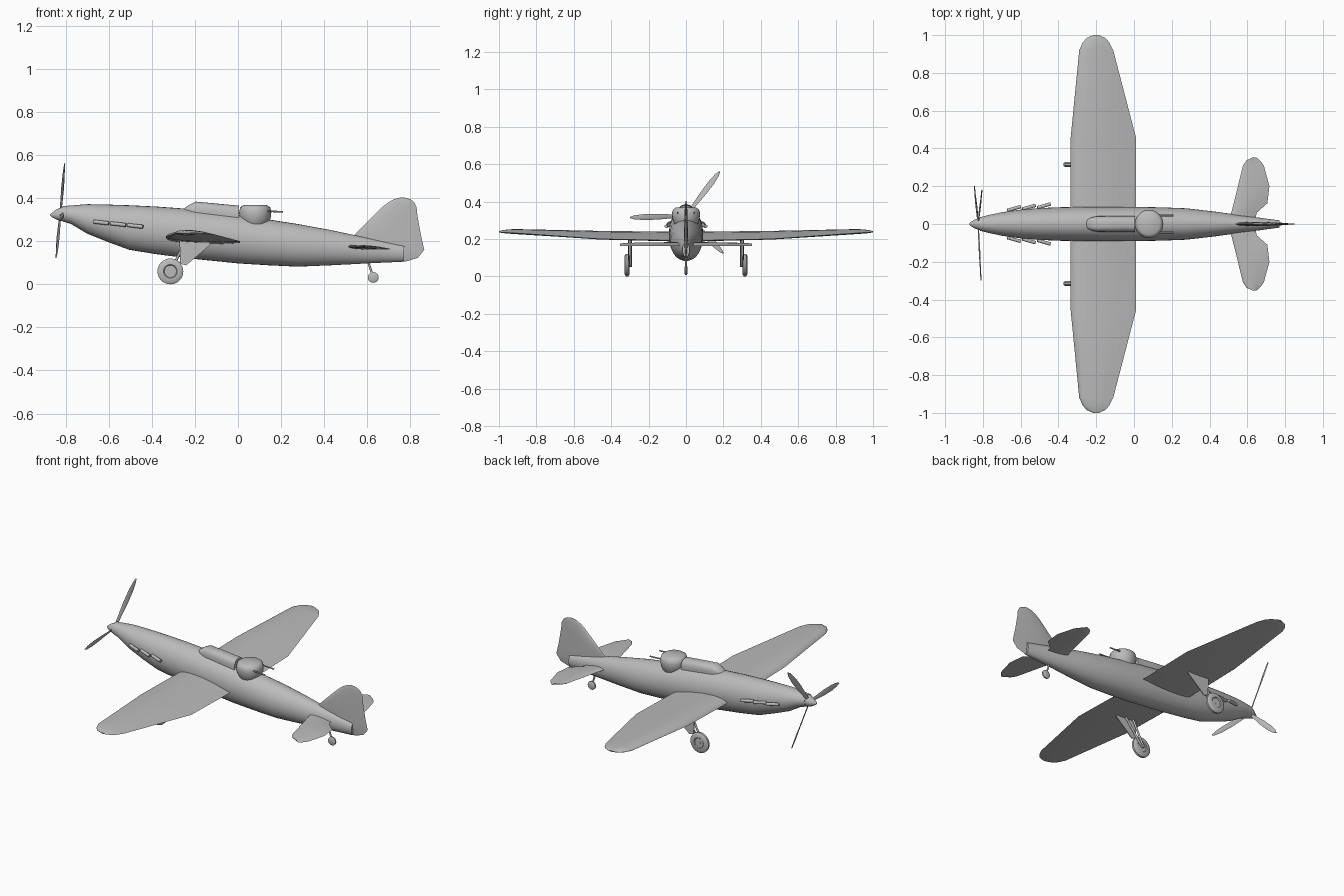
import bpy, bmesh, math
from mathutils import Vector

if "Cube" in bpy.data.objects:
    bpy.data.objects.remove(bpy.data.objects["Cube"], do_unlink=True)

grey = bpy.data.materials.new("plain_grey")
grey.use_nodes = True
grey.diffuse_color = (0.5, 0.5, 0.5, 1)
grey.node_tree.nodes["Principled BSDF"].inputs["Base Color"].default_value = (0.5, 0.5, 0.5, 1)


def loft(name, rings, angle=40):
    """Skin a list of equal-length point rings, cap both ends, shade smooth by angle."""
    bm = bmesh.new()
    loops = [[bm.verts.new(p) for p in ring] for ring in rings]
    n = len(loops[0])
    for a, b in zip(loops, loops[1:]):
        for i in range(n):
            j = (i + 1) % n
            bm.faces.new((a[i], a[j], b[j], b[i]))
    bm.faces.new(loops[0][::-1])
    bm.faces.new(loops[-1])
    bmesh.ops.recalc_face_normals(bm, faces=bm.faces[:])
    mesh = bpy.data.meshes.new(name)
    bm.to_mesh(mesh)
    bm.free()
    mesh.materials.append(grey)
    ob = bpy.data.objects.new(name, mesh)
    bpy.context.collection.objects.link(ob)
    bpy.ops.object.select_all(action='DESELECT')
    ob.select_set(True)
    bpy.context.view_layer.objects.active = ob
    bpy.ops.object.shade_smooth_by_angle(angle=math.radians(angle))
    return ob


def ellipse(x, z, hw, hh, power=1.0, n=32):
    """Cross-section across the x axis; power below 1 makes it boxier."""
    def s(v):
        return math.copysign(abs(v) ** power, v)
    angles = [2 * math.pi * i / n for i in range(n)]
    return [(x, hw * s(math.cos(a)), z + hh * s(math.sin(a))) for a in angles]


def lathe(name, profile, centre, axis, n=32):
    """Turn (radius, distance) pairs about an axis through the centre."""
    q = Vector(axis).to_track_quat('Z', 'Y')
    c = Vector(centre)
    rings = [[c + q @ Vector((r * math.cos(2 * math.pi * i / n),
                              r * math.sin(2 * math.pi * i / n), d))
              for i in range(n)] for r, d in profile]
    return loft(name, rings)


def tube(name, a, b, r, n=12):
    a, b = Vector(a), Vector(b)
    return lathe(name, [(r, 0), (r, (b - a).length)], a, b - a, n)


CHORD = [0, .03, .1, .25, .45, .7, 1]


def foil(start, end, up, thick, upper=0.5):
    """Aerofoil ring from leading to trailing edge, thick along the up axis."""
    a, b, u = Vector(start), Vector(end), Vector(up)
    def at(t, k):
        return a.lerp(b, t) + u * (k * thick * math.sqrt(t) * (1 - t) / 0.385)
    return ([at(t, upper) for t in CHORD]
            + [at(t, upper - 1) for t in CHORD[-2:0:-1]])


def both_sides(sections):
    """Mirror (y, ...) sections that start at y = 0 to the other side."""
    return [(-s[0],) + s[1:] for s in sections[:0:-1]] + sections


# Fuselage: x, top, bottom, half width
hull = [(-.815, .363, .292, .036), (-.775, .366, .28, .046), (-.70, .372, .235, .062),
        (-.60, .370, .195, .076), (-.505, .367, .16, .084), (-.38, .361, .14, .089),
        (-.225, .350, .12, .091), (0, .323, .097, .091), (.147, .30, .088, .088),
        (.277, .28, .082, .083), (.425, .253, .088, .066), (.60, .216, .097, .042),
        (.77, .18, .105, .019)]
loft("fuselage", [ellipse(x, (t + b) / 2, w, (t - b) / 2) for x, t, b, w in hull])

# Spinner
loft("spinner", [ellipse(x, z, r, r) for x, z, r in
                 [(-.872, .322, .003), (-.862, .322, .012), (-.84, .324, .025),
                  (-.81, .327, .035), (-.79, .328, .036)]])

# Propeller blades: root to tip, twisted and tapering
hub = Vector((-.825, 0, .323))
shaft = Vector((-1, 0, -.07)).normalized()
for i, tip in enumerate([(-.805, .18, .56), (-.81, -.30, .315), (-.845, .20, .123)]):
    tip = Vector(tip)
    side = (tip - hub).normalized().cross(shaft).normalized()
    rings = []
    for t, w in [(.05, .008), (.25, .011), (.5, .016), (.75, .016), (.92, .011), (1, .003)]:
        pitch = math.radians(28 - 18 * t)
        across = side * math.cos(pitch) + shaft * math.sin(pitch)
        face = shaft * math.cos(pitch) - side * math.sin(pitch)
        mid = hub.lerp(tip, t)
        rings.append([mid - across * w, mid + face * .003,
                      mid + across * w, mid - face * .003])
    loft(f"propeller_blade_{i + 1}", rings)

# Wing: y, leading x, trailing x, leading z, trailing z, thickness
wing = [(0, -.335, .01, .212, .190, .05), (.46, -.335, .01, .222, .200, .042),
        (.92, -.29, -.11, .238, .232, .026), (.96, -.272, -.13, .238, .234, .02),
        (.985, -.25, -.152, .238, .235, .014), (1, -.215, -.185, .238, .237, .006)]
loft("wing", [foil((a, y, za), (b, y, zb), (0, 0, 1), th, .65)
              for y, a, b, za, zb, th in both_sides(wing)])

# Tailplane: y, leading x, trailing x, thickness
tail = [(0, .49, .635, .018), (.06, .515, .65, .018), (.11, .528, .706, .018),
        (.2, .55, .717, .016), (.31, .577, .687, .012), (.338, .597, .665, .008),
        (.352, .628, .648, .004)]
loft("tailplane", [foil((a, y, .175), (b, y, .163), (0, 0, 1), th, .6)
                   for y, a, b, th in both_sides(tail)])

# Fin and rudder: z, leading x, trailing x, thickness
fin = [(.106, .70, .78, .006), (.123, .66, .835, .012), (.16, .60, .865, .02),
       (.225, .535, .85, .022), (.32, .63, .833, .018), (.36, .672, .829, .014),
       (.382, .70, .817, .01), (.395, .725, .80, .007), (.402, .75, .775, .003)]
loft("fin_and_rudder", [foil((a, 0, z), (b, 0, z), (0, 1, 0), th)
                        for z, a, b, th in fin])

# Cockpit canopy
loft("canopy", [ellipse(x, z, w, h, .75) for x, z, w, h in
                [(-.257, .342, .008, .004), (-.245, .342, .024, .015),
                 (-.225, .340, .035, .030), (-.197, .338, .041, .046),
                 (-.10, .328, .042, .047), (.005, .315, .042, .050)]])

# Rear turret and its two guns
lathe("turret", [(.002, .369), (.056, .367), (.069, .358), (.075, .338), (.073, .312),
                 (.063, .28), (.045, .259), (.022, .25), (.002, .248)],
      (.08, 0, 0), (0, 0, 1))
for side, label in ((1, "left"), (-1, "right")):
    tube(f"{label}_gun", (.10, side * .045, .342), (.208, side * .045, .336), .004)

    # Exhaust stubs, angled outward to the rear
    for i in range(3):
        x, z, y = -.67 + .079 * i, .291 - .008 * i, .072 + .007 * i
        tube(f"{label}_exhaust_{i + 1}", (x, side * y, z),
             (x + .07, side * (y + .02), z - .008), .009)

    # Main wheel with recessed hub
    y = side * .315
    lathe(f"{label}_main_wheel",
          [(.002, -.009), (.028, -.009), (.032, -.013), (.05, -.013), (.06, -.006),
           (.06, .006), (.05, .013), (.032, .013), (.028, .009), (.002, .009)],
          (-.314, y, .06), (0, 1, 0))

    # Undercarriage legs, axle and door plate
    yi = side * .296
    tube(f"{label}_front_leg", (-.314, yi, .06), (-.235, yi, .215), .006)
    tube(f"{label}_rear_leg", (-.30, yi, .06), (-.18, yi, .21), .006)
    tube(f"{label}_axle", (-.314, yi - side * .006, .06), (-.314, y + side * .01, .06), .009)
    door = [(-.272, .222), (-.13, .20), (-.13, .183), (-.24, .088), (-.268, .095)]
    loft(f"{label}_gear_door", [[(px, side * py, pz) for px, pz in door]
                                for py in (.304, .310)])

# Tail wheel and leg
lathe("tail_wheel", [(.002, -.008), (.018, -.008), (.025, -.004), (.025, .004),
                     (.018, .008), (.002, .008)], (.628, 0, .032), (0, 1, 0), 24)
tube("tail_wheel_leg", (.628, 0, .032), (.60, 0, .12), .005)
